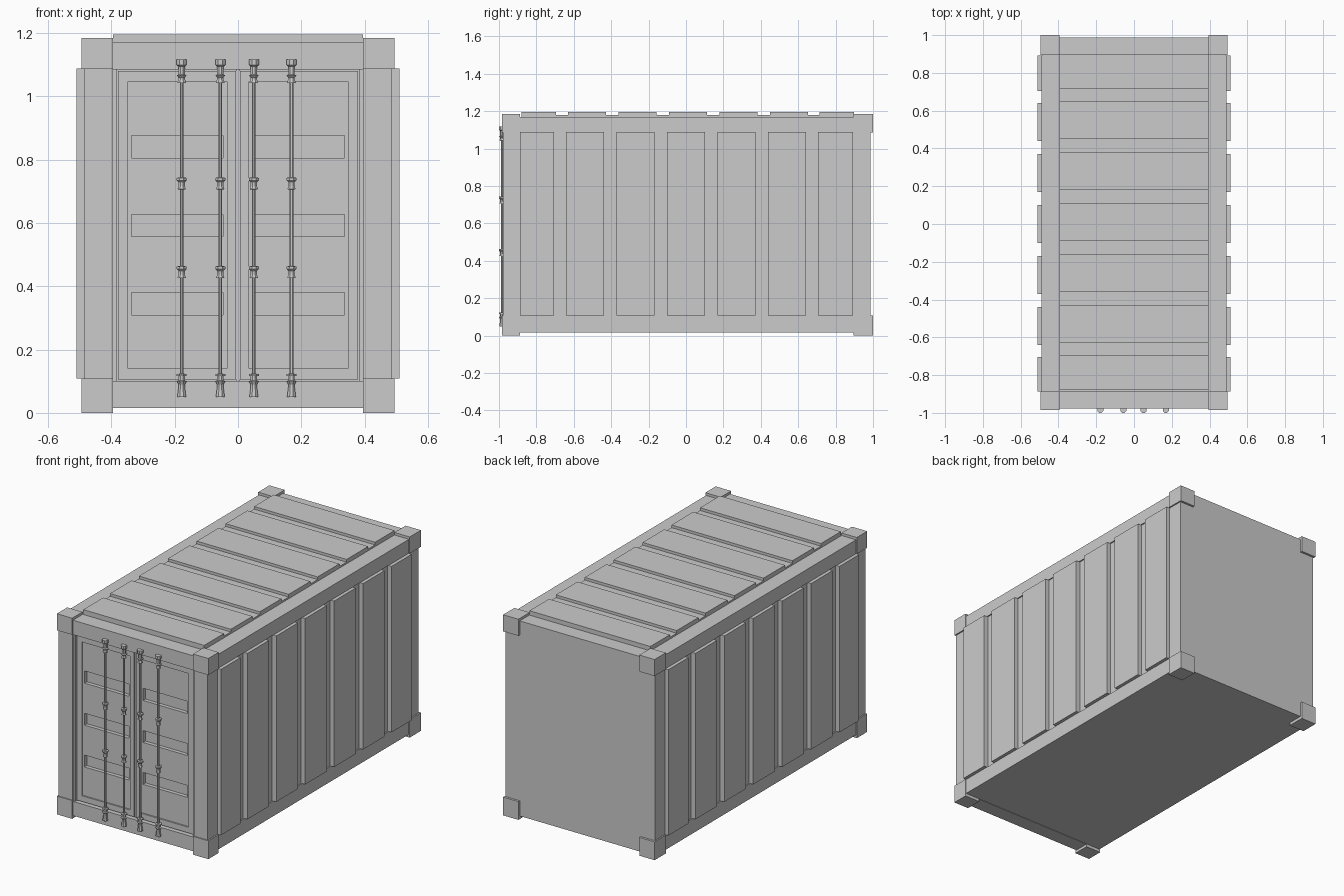
import bpy, bmesh, math

if "Cube" in bpy.data.objects:
    bpy.data.objects.remove(bpy.data.objects["Cube"])


def finish(name, bm):
    bmesh.ops.remove_doubles(bm, verts=bm.verts, dist=1e-5)
    bmesh.ops.recalc_face_normals(bm, faces=bm.faces)
    me = bpy.data.meshes.new(name)
    bm.to_mesh(me)
    bm.free()
    ob = bpy.data.objects.new(name, me)
    bpy.context.collection.objects.link(ob)
    return ob


def box(name, x, y, z):
    bm = bmesh.new()
    bmesh.ops.create_cube(bm, size=1)
    for v in bm.verts:
        v.co = [a + (b - a) * (c + 0.5) for c, (a, b) in zip(v.co, (x, y, z))]
    return finish(name, bm)


def relief(name, us, vs, height, base, place):
    """Closed slab whose cells between the u and v breaks have stepped heights."""
    bm = bmesh.new()
    nu, nv = len(us) - 1, len(vs) - 1

    def quad(*pts):
        bm.faces.new([bm.verts.new(place(*p)) for p in pts])

    def h(i, j):
        return height(i, j) if 0 <= i < nu and 0 <= j < nv else base

    for i in range(nu + 1):
        for j in range(nv + 1):
            if i < nu and j < nv:
                a, b, c, d = us[i], us[i + 1], vs[j], vs[j + 1]
                for k in (h(i, j), base):
                    quad((a, c, k), (b, c, k), (b, d, k), (a, d, k))
            if j < nv and h(i, j) != h(i - 1, j):
                p, q = h(i, j), h(i - 1, j)
                quad((us[i], vs[j], p), (us[i], vs[j + 1], p),
                     (us[i], vs[j + 1], q), (us[i], vs[j], q))
            if i < nu and h(i, j) != h(i, j - 1):
                p, q = h(i, j), h(i, j - 1)
                quad((us[i], vs[j], p), (us[i + 1], vs[j], p),
                     (us[i + 1], vs[j], q), (us[i], vs[j], q))
    return finish(name, bm)


# Break lines of seven ridges along the length
ridges = [-0.887, -0.705]
for c in (-0.54, -0.27, 0.0, 0.27, 0.54):
    ridges += [c - 0.101, c + 0.101]
ridges += [0.705, 0.892]
roof_breaks = [-0.88] + [y - 0.0 + 0.01 for y in ridges[1:-1]] + [0.897]

for s, side in ((-1, "left"), (1, "right")):
    def span(a, b):
        return tuple(sorted((s * a, s * b)))

    # Corner castings
    for end, y in (("front", (-0.984, -0.887)), ("back", (0.895, 1.0))):
        box(f"{side}_{end}_lower_corner", span(0.395, 0.495), y, (0, 0.108))
        box(f"{side}_{end}_upper_corner", span(0.395, 0.495), y, (1.087, 1.185))
    # Front post and door jamb
    box(f"{side}_front_post", span(0.396, 0.487), (-0.978, -0.887), (0.108, 1.087))
    box(f"{side}_door_jamb", span(0.384, 0.396), (-0.967, -0.89), (0.1, 1.085))
    # Long rails
    box(f"{side}_bottom_rail", span(0.395, 0.49), (-0.887, 0.892), (0.018, 0.108))
    box(f"{side}_top_rail", span(0.395, 0.49), (-0.887, 0.892), (1.088, 1.17))
    # Ribbed side wall
    relief(f"{side}_wall", ridges, [0.108, 1.088],
           lambda i, j: 0.51 if i % 2 == 0 else 0.483, 0.46,
           lambda u, v, k: (s * k, u, v))
    # Door with a sunk panel and three deeper pockets
    relief(f"{side}_door",
           [0.006, 0.035, 0.047, 0.336, 0.348, 0.38],
           [0.106, 0.14, 0.31, 0.38, 0.557, 0.627, 0.805, 0.877, 1.048, 1.08],
           lambda i, j: 0.96 if i in (0, 4) or j in (0, 8)
           else (0.93 if i == 2 and j in (2, 4, 6) else 0.952), 0.9,
           lambda u, v, k: (s * u, -k, v))

# Roof, floor, end wall and front cross beams
relief("roof", roof_breaks, [-0.395, 0.395],
       lambda i, j: 1.196 if i % 2 == 0 else 1.18, 1.15,
       lambda u, v, k: (v, u, k))
box("floor", (-0.395, 0.395), (-0.887, 0.892), (0.018, 0.1))
box("back_wall", (-0.487, 0.487), (0.892, 0.987), (0.018, 1.17))
box("door_header", (-0.396, 0.396), (-0.976, -0.885), (1.085, 1.17))
box("door_sill", (-0.396, 0.396), (-0.976, -0.887), (0.016, 0.1))
box("door_seal", (-0.006, 0.006), (-0.953, -0.9), (0.1, 1.085))

# Locking rods: turned profile of radius and height, mirrored top and bottom collars
R, B, F = 0.0065, 0.011, 0.017
profile = [(0.015, 0.05), (B, 0.08), (B, 0.09), (F, 0.1), (B, 0.103), (B, 0.116),
           (F, 0.117), (F, 0.123), (R, 0.124)]
for z in (0.445, 0.725):
    profile += [(R, z - 0.019), (0.014, z - 0.018), (B, z - 0.008), (B, z + 0.004),
                (F, z + 0.01), (F, z + 0.018), (R, z + 0.019)]
profile += [(R, 1.042), (0.015, 1.043), (B, 1.055), (B, 1.06), (F, 1.066), (B, 1.07),
            (B, 1.095), (F, 1.1), (F, 1.117)]


def rod(name, x, y, n=8):
    bm = bmesh.new()
    rings = [[bm.verts.new((x + r * math.cos((i + 0.5) * math.tau / n),
                            y + r * math.sin((i + 0.5) * math.tau / n), z))
              for i in range(n)] for r, z in profile]
    for a, b in zip(rings, rings[1:]):
        for i in range(n):
            k = (i + 1) % n
            bm.faces.new((a[i], a[k], b[k], b[i]))
    bm.faces.new(rings[0][::-1])
    bm.faces.new(rings[-1])
    return finish(name, bm)


for i, x in enumerate((-0.178, -0.056, 0.05, 0.169)):
    rod(f"locking_rod_{i + 1}", x, -0.984)
